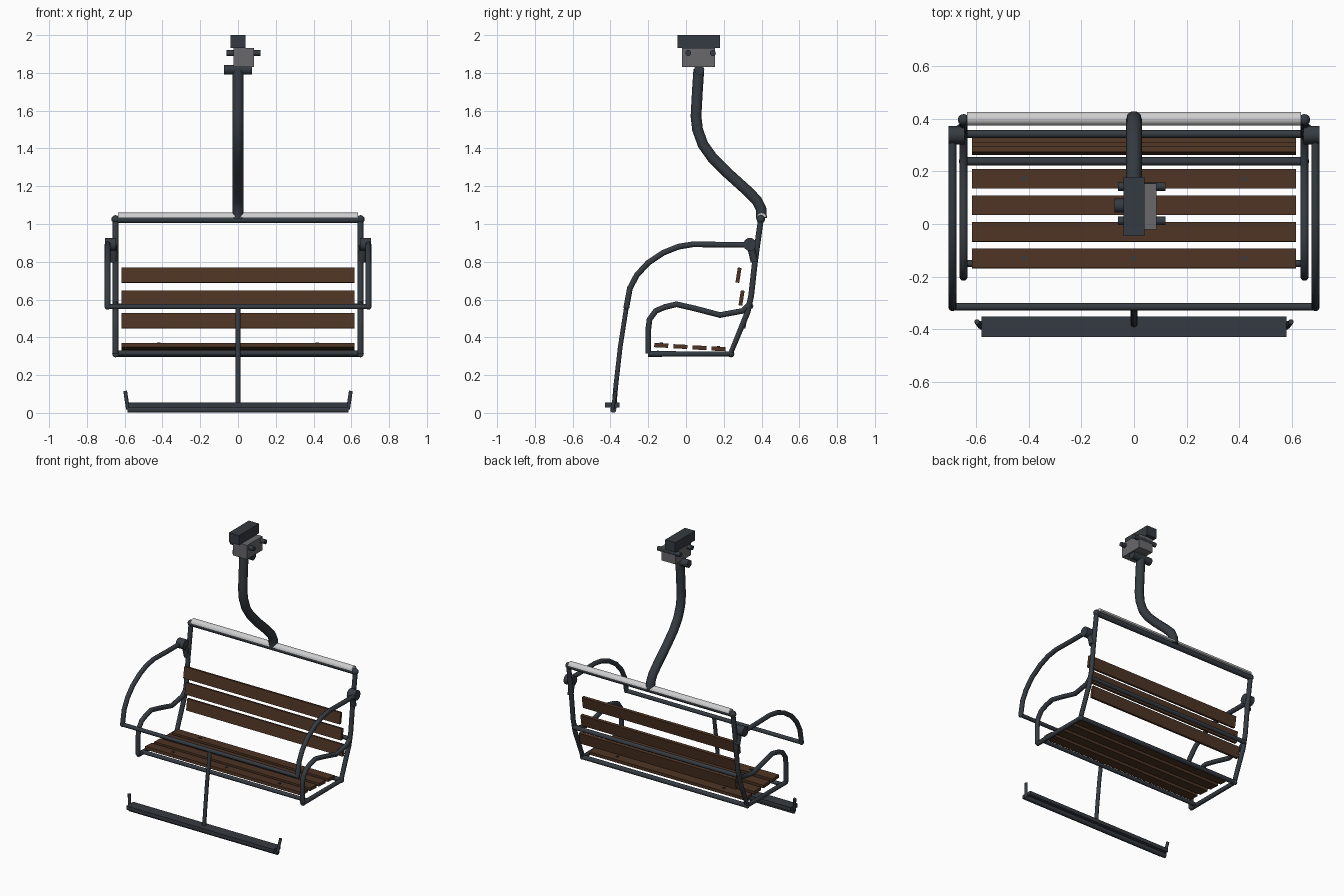
import bpy, bmesh, math
from mathutils import Vector, Matrix

if "Cube" in bpy.data.objects:
    bpy.data.objects.remove(bpy.data.objects["Cube"])


def material(name, rgb):
    m = bpy.data.materials.new(name)
    m.diffuse_color = (*rgb, 1)
    m.use_nodes = True
    m.node_tree.nodes["Principled BSDF"].inputs["Base Color"].default_value = m.diffuse_color
    return m


STEEL = material("dark steel", (0.036, 0.044, 0.054))
WOOD = material("brown wood", (0.075, 0.034, 0.017))
GREY = material("grey metal", (0.14, 0.14, 0.15))
PALE = material("pale cover", (0.62, 0.62, 0.63))


def finish(name, bm, mat, smooth=False):
    me = bpy.data.meshes.new(name)
    bm.to_mesh(me)
    bm.free()
    me.materials.append(mat)
    ob = bpy.data.objects.new(name, me)
    bpy.context.collection.objects.link(ob)
    if smooth:
        bpy.ops.object.select_all(action='DESELECT')
        ob.select_set(True)
        bpy.context.view_layer.objects.active = ob
        bpy.ops.object.shade_smooth_by_angle(angle=math.radians(50))
    return ob


def tube(name, pts, r, mat=STEEL):
    """Round pipe through points."""
    cu = bpy.data.curves.new(name, 'CURVE')
    cu.dimensions = '3D'
    cu.bevel_depth = r
    cu.bevel_resolution = 3
    cu.use_fill_caps = True
    sp = cu.splines.new('POLY')
    sp.points.add(len(pts) - 1)
    for p, co in zip(sp.points, pts):
        p.co = (*co, 1)
    cu.materials.append(mat)
    ob = bpy.data.objects.new(name, cu)
    bpy.context.collection.objects.link(ob)
    bpy.ops.object.select_all(action='DESELECT')
    ob.select_set(True)
    bpy.context.view_layer.objects.active = ob
    bpy.ops.object.convert(target='MESH')
    bpy.ops.object.shade_smooth_by_angle(angle=math.radians(50))


def box(name, centre, size, mat, tilt=0.0):
    bm = bmesh.new()
    bmesh.ops.create_cube(bm, size=1)
    bm.transform(Matrix.Translation(centre) @ Matrix.Rotation(tilt, 4, 'X')
                 @ Matrix.Diagonal((*size, 1)))
    finish(name, bm, mat)


def ball(name, centre, r):
    bm = bmesh.new()
    bmesh.ops.create_uvsphere(bm, u_segments=12, v_segments=8, radius=r,
                              matrix=Matrix.Translation(centre))
    finish(name, bm, STEEL, True)


def side(x, yz):
    return [(x, y, z) for y, z in yz]


# Cable grip and its bolts
box("cable_grip_top", (0, 0.067, 1.966), (0.08, 0.224, 0.068), STEEL)
box("cable_grip_body", (0.03, 0.067, 1.882), (0.11, 0.174, 0.1), GREY)
for y in (0.012, 0.142):
    tube("grip_bolt", [(-0.06, y, 1.905), (0.12, y, 1.905)], 0.016)
tube("grip_pivot", [(-0.075, 0.07, 1.817), (0.075, 0.07, 1.817)], 0.027)

# Bent hanger pole
tube("hanger_pole", side(0, [(0.068, 1.82), (0.06, 1.70), (0.053, 1.57), (0.061, 1.5),
                             (0.09, 1.42), (0.14, 1.35), (0.22, 1.27), (0.32, 1.18),
                             (0.375, 1.125), (0.397, 1.08), (0.4, 1.03)]), 0.03)

# Crossbars of the chair frame
W = 0.648
tube("top_bar", [(-W, 0.396, 1.022), (W, 0.396, 1.022)], 0.018)
tube("back_bar", [(-W, 0.342, 0.565), (W, 0.342, 0.565)], 0.015)
tube("seat_rear_bar", [(-W, 0.238, 0.312), (W, 0.238, 0.312)], 0.016)
tube("seat_front_bar", [(-W, -0.15, 0.316), (W, -0.15, 0.316)], 0.014)

# Half-round cover on the top bar
bm = bmesh.new()
arc = [(0.4 + 0.026 * math.cos(a * math.pi / 8), 1.034 + 0.026 * math.sin(a * math.pi / 8))
       for a in range(9)]
f = bm.faces.new([bm.verts.new((-0.635, y, z)) for y, z in arc])
ext = bmesh.ops.extrude_face_region(bm, geom=[f])
bmesh.ops.translate(bm, vec=(1.27, 0, 0),
                    verts=[v for v in ext['geom'] if isinstance(v, bmesh.types.BMVert)])
bmesh.ops.recalc_face_normals(bm, faces=bm.faces)
finish("top_bar_cover", bm, PALE, True)

# Side frames, armrests and safety bar arms on both sides
for s in (-1, 1):
    x = s * W
    tube("side_frame", side(x, [(-0.2, 0.312), (0.235, 0.312), (0.325, 0.53), (0.345, 0.62),
                                (0.365, 0.8), (0.396, 1.022)]), 0.016)
    tube("armrest", side(x, [(-0.2, 0.315), (-0.2, 0.44), (-0.193, 0.495), (-0.16, 0.54),
                             (-0.11, 0.561), (-0.05, 0.575), (0.05, 0.552), (0.18, 0.518),
                             (0.3, 0.54), (0.338, 0.575)]), 0.016)
    ball("frame_corner", (x, 0.396, 1.025), 0.022)
    ball("frame_corner", (x, 0.238, 0.312), 0.018)
    # Pivot hub and bracket
    tube("safety_pivot", [(s * 0.645, 0.338, 0.892), (s * 0.705, 0.338, 0.892)], 0.035)
    tube("pivot_bracket", [(s * 0.66, 0.342, 0.885), (s * 0.657, 0.362, 0.8)], 0.02)
    tube("safety_arm", side(s * 0.69, [(0.338, 0.89), (0.2, 0.89), (0.04, 0.893),
                                       (-0.04, 0.88), (-0.12, 0.848), (-0.2, 0.795),
                                       (-0.26, 0.73), (-0.297, 0.66), (-0.315, 0.562)]), 0.016)
    ball("safety_corner", (s * 0.69, -0.315, 0.562), 0.016)
    # Upturned ends of the footrest
    tube("footrest_tip", [(s * 0.583, -0.39, 0.02), (s * 0.597, -0.372, 0.115)], 0.01)

# Safety bar, its stem and the footrest
tube("safety_bar", [(-0.69, -0.315, 0.562), (0.69, -0.315, 0.562)], 0.014)
tube("footrest_stem", side(0, [(-0.315, 0.562), (-0.348, 0.35), (-0.372, 0.14),
                               (-0.382, 0.02)]), 0.013)
tube("footrest_pipe", [(-0.585, -0.385, 0.016), (0.585, -0.385, 0.016)], 0.016)
box("footrest_plate", (0, -0.39, 0.041), (1.16, 0.078, 0.026), STEEL)

# Seat slats with bolt heads
for i in range(4):
    y, z = -0.131 + 0.101 * i, 0.357 - 0.006 * i
    box("seat_slat", (0, y, z), (1.232, 0.074, 0.022), WOOD, -0.05)
    for bx in {0: (-0.42, 0, 0.42), 3: (-0.42, 0.42)}.get(i, ()):
        tube("slat_bolt", [(bx, y, z), (bx, y, z + 0.016)], 0.009)

# Backrest slats, leaning back
for y, z in ((0.278, 0.729), (0.294, 0.608), (0.311, 0.487)):
    box("back_slat", (0, y, z), (1.232, 0.02, 0.08), WOOD, -0.16)
